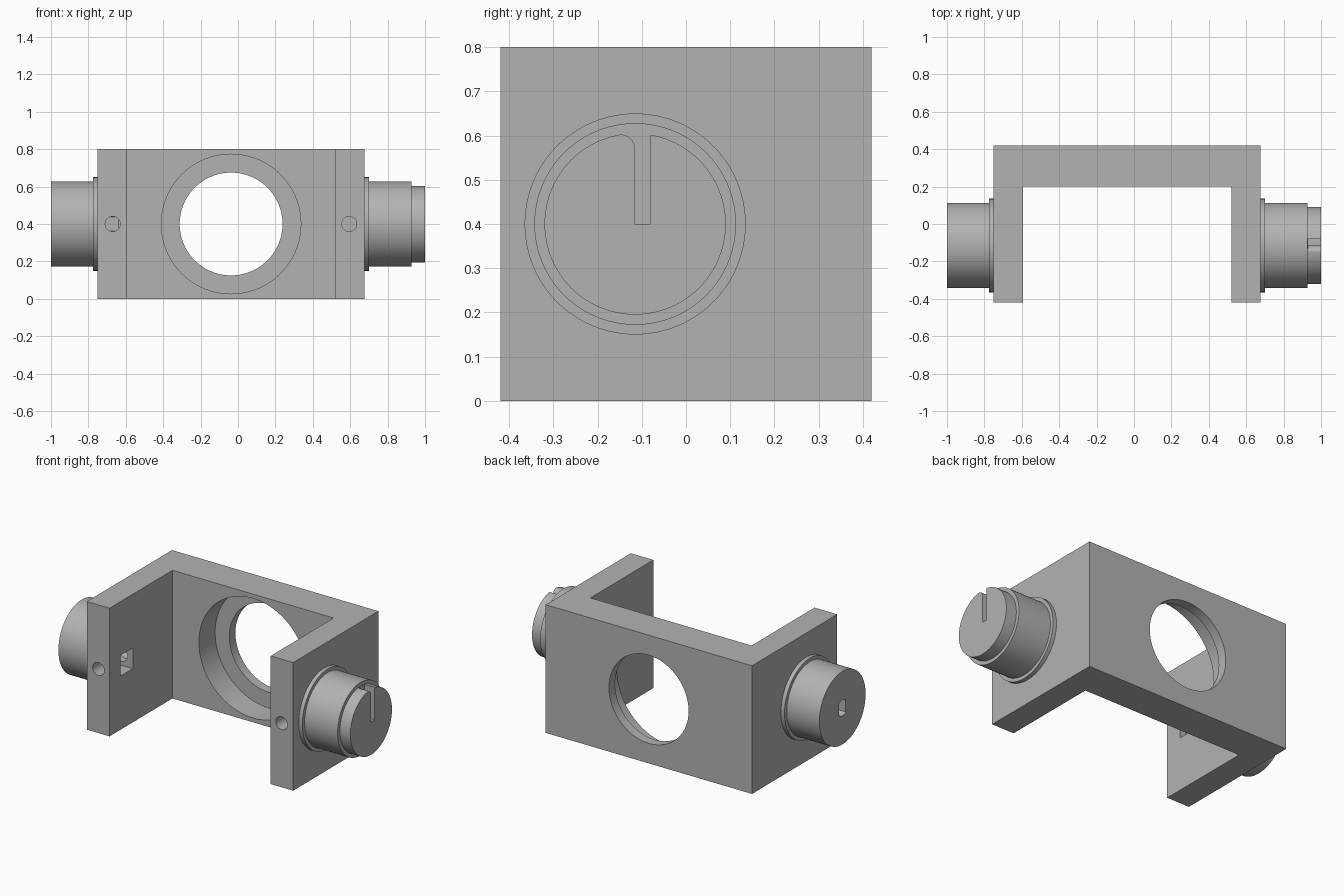
import bpy, bmesh
from math import sin, cos, pi, radians

cube = bpy.data.objects.get("Cube")
if cube:
    bpy.data.objects.remove(cube, do_unlink=True)

grey = bpy.data.materials.new("plain grey")
grey.use_nodes = True
GREY = (0.45, 0.45, 0.45, 1)
grey.diffuse_color = GREY
grey.node_tree.nodes["Principled BSDF"].inputs["Base Color"].default_value = GREY

PLACE = {
    "x": lambda u, v, d: (d, u, v),   # profile in y, z
    "y": lambda u, v, d: (u, d, v),   # profile in x, z
    "z": lambda u, v, d: (u, v, d),   # profile in x, y
}


def prism(name, points, axis, start, end):
    """Extrude a closed 2D profile along an axis."""
    bm = bmesh.new()
    rings = [[bm.verts.new(PLACE[axis](u, v, d)) for u, v in points]
             for d in (start, end)]
    bm.faces.new(rings[0])
    bm.faces.new(rings[1])
    n = len(points)
    for i in range(n):
        j = (i + 1) % n
        bm.faces.new((rings[0][i], rings[0][j], rings[1][j], rings[1][i]))
    bmesh.ops.recalc_face_normals(bm, faces=bm.faces)
    mesh = bpy.data.meshes.new(name)
    bm.to_mesh(mesh)
    bm.free()
    mesh.materials.append(grey)
    obj = bpy.data.objects.new(name, mesh)
    bpy.context.collection.objects.link(obj)
    return obj


def arc(u, v, r, a0, a1, steps):
    return [(u + r * cos(radians(a0 + (a1 - a0) * i / steps)),
             v + r * sin(radians(a0 + (a1 - a0) * i / steps)))
            for i in range(steps + 1)]


def circle(u, v, r, n=96):
    return arc(u, v, r, 0, 360, n)[:-1]


def rect(u, v, w, h):
    return [(u - w / 2, v - h / 2), (u + w / 2, v - h / 2),
            (u + w / 2, v + h / 2), (u - w / 2, v + h / 2)]


def combine(target, tool, operation):
    """Apply a boolean and discard the tool."""
    mod = target.modifiers.new(operation, "BOOLEAN")
    mod.operation = operation
    mod.solver = "EXACT"
    mod.object = tool
    bpy.context.view_layer.objects.active = target
    bpy.ops.object.modifier_apply(modifier=mod.name)
    bpy.data.objects.remove(tool, do_unlink=True)


MID = -0.037            # centre of the bracket in x
PEG_Y, Z = -0.115, 0.4  # axis of both pegs

# U-shaped bracket
outline = [(-0.75, -0.42), (-0.593, -0.42), (-0.593, 0.2), (0.52, 0.2),
           (0.52, -0.42), (0.675, -0.42), (0.675, 0.42), (-0.75, 0.42)]
bracket = prism("bracket", outline, "z", 0, 0.8)

# Pegs: collar, shaft and, on the left, a narrower tip
for start, end, radius in [(0.62, 0.7, 0.25), (0.61, 0.928, 0.228), (0.6, 1, 0.205),
                           (-0.67, -0.775, 0.25), (-0.66, -1, 0.228)]:
    combine(bracket, prism("peg", circle(PEG_Y, Z, radius), "x", start, end), "UNION")

# Stepped opening in the back plate
combine(bracket, prism("recess", circle(MID, Z, 0.373), "y", 0.1, 0.36), "DIFFERENCE")
combine(bracket, prism("opening", circle(MID, Z, 0.275), "y", 0.3, 0.5), "DIFFERENCE")

# Shaft socket with two flats in the right peg
socket = arc(PEG_Y, Z, 0.05, 50, 130, 10) + arc(PEG_Y, Z, 0.05, 230, 310, 10)
combine(bracket, prism("socket", socket, "x", -1.1, -0.64), "DIFFERENCE")

# Screw holes and nut pockets in both arms
for x, inner, deep in [(-0.67, -0.55, -0.73), (0.595, 0.48, 0.655)]:
    combine(bracket, prism("screw_hole", circle(x, Z, 0.04, 32), "y", -0.5, PEG_Y),
            "DIFFERENCE")
    combine(bracket, prism("nut_pocket", rect(-0.25, Z, 0.12, 0.13), "x", inner, deep),
            "DIFFERENCE")

# Slot with one rounded lip in the left peg tip
slot = [(PEG_Y, Z), (-0.08, Z), (-0.08, 0.65), (-0.15, 0.65)]
slot += arc(-0.15, 0.568, 0.035, 90, 0, 10)
combine(bracket, prism("slot", slot, "x", 0.93, 1.1), "DIFFERENCE")

# Smooth the round walls, keep the edges sharp
bpy.ops.object.select_all(action="DESELECT")
bracket.select_set(True)
bpy.context.view_layer.objects.active = bracket
bpy.ops.object.shade_smooth_by_angle(angle=radians(30))
